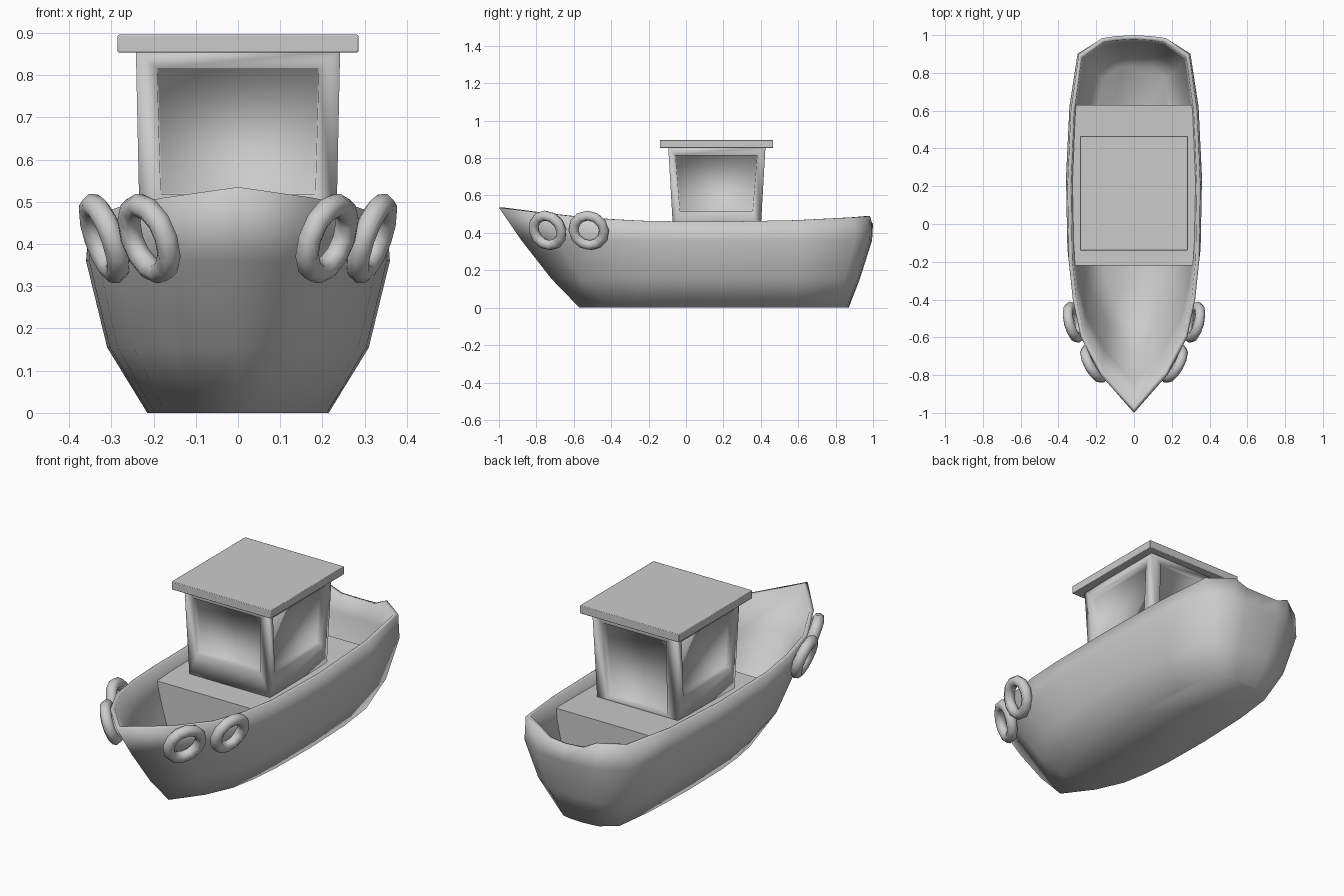
import bpy, bmesh, math
from mathutils import Vector

if "Cube" in bpy.data.objects:
    bpy.data.objects.remove(bpy.data.objects["Cube"])


def finish(name, bm, angle=40):
    bmesh.ops.recalc_face_normals(bm, faces=bm.faces)
    me = bpy.data.meshes.new(name)
    bm.to_mesh(me)
    bm.free()
    ob = bpy.data.objects.new(name, me)
    bpy.context.collection.objects.link(ob)
    smooth(ob, angle)
    return ob


def smooth(ob, angle=40):
    bpy.ops.object.select_all(action='DESELECT')
    ob.select_set(True)
    bpy.context.view_layer.objects.active = ob
    bpy.ops.object.shade_smooth_by_angle(angle=math.radians(angle))


# Plan outline from bow to stern: (length fraction, width fraction, sheer height)
outline = [(0, 0, .535), (.1, .5, .51), (.2, .8, .488), (.3, .92, .473), (.4, .98, .463),
           (.6, 1, .46), (.8, .95, .468), (.95, .83, .483), (.992, .48, .49),
           (.997, .28, .455), (1, 0, .45)]

# Waterline levels: (height or None for sheer, bow y, stern y, half width)
# outside from keel up to the rim, then inside down to the floor
levels = [(0, -.57, .87, .215), (.155, -.72, .93, .31), (.36, -.88, .995, .36),
          (None, -1, 1, .352), (None, -.97, .978, .333), (.36, -.84, .965, .32),
          (.16, -.68, .90, .28), (.05, -.54, .84, .2)]

# Hollow hull, shaded smooth all over
bm = bmesh.new()
rings = []
for z, bow, stern, w in levels:
    half = [(f * w, bow + t * (stern - bow), s if z is None else z) for t, f, s in outline]
    pts = half + [(-x, y, h) for x, y, h in half[-2:0:-1]]
    rings.append([bm.verts.new(p) for p in pts])
n = len(rings[0])
for a, b in zip(rings, rings[1:]):
    for i in range(n):
        j = (i + 1) % n
        bm.faces.new((a[i], a[j], b[j], b[i]))
bm.faces.new(rings[0])
bm.faces.new(rings[-1])
finish("hull", bm, 180)

# Middle deck carrying the cabin, with a bulkhead closing it at each end
bm = bmesh.new()
strip = [(.25, -.22, .16), (.305, -.22, .36), (.312, -.22, .402), (.325, .0, .402),
         (.325, .3, .405), (.308, .63, .418), (.302, .63, .36), (.26, .63, .16)]
strip = [(.165, -.22, .05)] + strip + [(.185, .63, .05)]
pairs = [(bm.verts.new(p), bm.verts.new((-p[0], p[1], p[2]))) for p in strip]
for (a, b), (c, d) in zip(pairs, pairs[1:]):
    bm.faces.new((a, c, d, b))
finish("deck", bm)

# Cabin walls, slightly wider at the top
bm = bmesh.new()
bmesh.ops.create_cube(bm, size=2)
for v in bm.verts:
    top = v.co.z > 0
    v.co.x *= .242 if top else .232
    v.co.y = .165 + v.co.y * (.26 if top else .233)
    v.co.z = .86 if top else .395
bm.normal_update()

# Recessed windows on three sides and a door at the back
for f in [f for f in bm.faces if abs(f.normal.z) < .5]:
    nrm = f.normal.copy()
    door = nrm.y > .5
    bmesh.ops.inset_individual(bm, faces=[f], thickness=.045)
    up = Vector((0, 0, 1)) - nrm * nrm.z
    mid = f.calc_center_median().z
    for v in f.verts:
        goal = .815 if v.co.z > mid else (.42 if door else .517)
        v.co += up * ((goal - v.co.z) / up.z)
        if abs(nrm.y) > .5:
            v.co.x *= .86 if door else .913
        else:
            v.co.y = .162 + (v.co.y - .165) * .96
    bmesh.ops.inset_individual(bm, faces=[f], thickness=.004, depth=-.03)
finish("cabin", bm, 100)

# Overhanging roof slab
bpy.ops.mesh.primitive_cube_add(size=1, location=(0, .163, .875))
roof = bpy.context.object
roof.name = "roof"
roof.scale = (.57, .605, .042)
bpy.ops.object.transform_apply(location=False, rotation=False, scale=True)
bev = roof.modifiers.new("soft_edges", 'BEVEL')
bev.width = .003
bev.segments = 2
smooth(roof, 60)

# Tyre fenders hung on both bows
for side, label in ((1, "right"), (-1, "left")):
    for k, (x, y, yaw) in enumerate(((.211, -.74, -29), (.317, -.52, -14))):
        a = math.radians(yaw)
        axis = Vector((side * math.cos(a), math.sin(a), -.35))
        bpy.ops.mesh.primitive_torus_add(major_radius=.084, minor_radius=.028,
                                         major_segments=12, minor_segments=8,
                                         location=(side * x, y, .413))
        tyre = bpy.context.object
        tyre.name = f"fender_{label}_{k + 1}"
        tyre.rotation_mode = 'QUATERNION'
        tyre.rotation_quaternion = axis.to_track_quat('Z', 'Y')
        smooth(tyre, 60)
